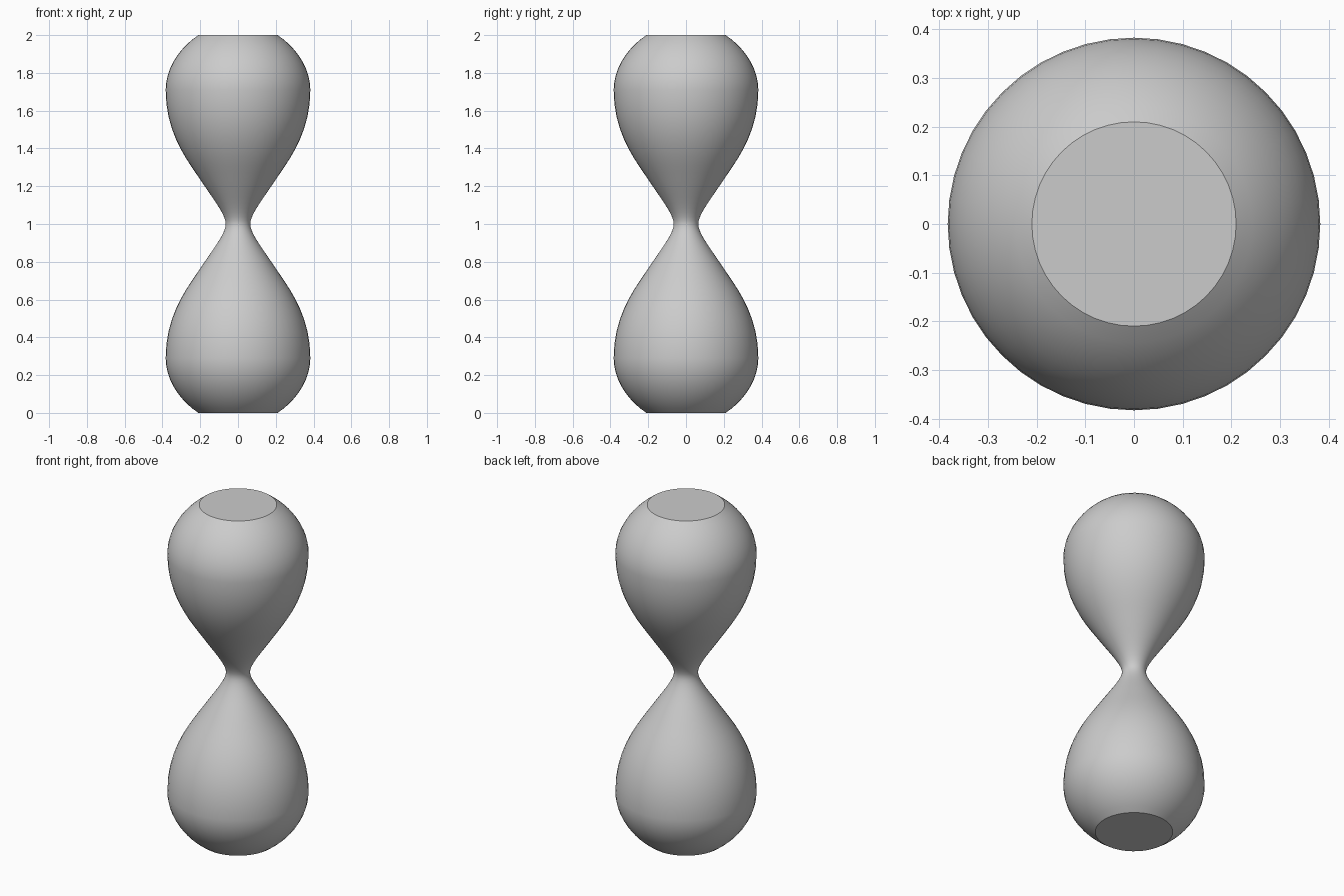
import bpy, bmesh, math
from mathutils import Vector
from mathutils.geometry import interpolate_bezier

if "Cube" in bpy.data.objects:
    bpy.data.objects.remove(bpy.data.objects["Cube"])

SEGMENTS = 48

# Half profile (radius, height) as Bezier spans: base to belly, belly to shoulder, shoulder to neck
spans = [
    [(0.21, 0), (0.315, 0.07), (0.383, 0.18), (0.383, 0.29)],
    [(0.383, 0.29), (0.383, 0.52), (0.27, 0.66), (0.20, 0.765)],
    [(0.20, 0.765), (0.13, 0.87), (0.065, 0.95), (0.065, 1.0)],
]
lower = [(0.21, 0.0)]
for span in spans:
    pts = interpolate_bezier(*[Vector((r, 0, z)) for r, z in span], 10)
    lower += [(p.x, p.z) for p in pts[1:]]

# Mirror the lower bulb about the neck
profile = lower + [(r, 2 - z) for r, z in reversed(lower[:-1])]

# Revolve into one closed body with flat ends
bm = bmesh.new()
rings = []
for r, z in profile:
    rings.append([bm.verts.new((r * math.cos(a), r * math.sin(a), z))
                  for a in (2 * math.pi * i / SEGMENTS for i in range(SEGMENTS))])
for low, high in zip(rings, rings[1:]):
    for i in range(SEGMENTS):
        j = (i + 1) % SEGMENTS
        bm.faces.new((low[i], low[j], high[j], high[i]))
bm.faces.new(rings[0][::-1])
bm.faces.new(rings[-1])

mesh = bpy.data.meshes.new("hourglass_body")
bm.to_mesh(mesh)
bm.free()
body = bpy.data.objects.new("hourglass_body", mesh)
bpy.context.collection.objects.link(body)

# Smooth sides, crisp edges around the flat ends
bpy.context.view_layer.objects.active = body
body.select_set(True)
bpy.ops.object.shade_smooth_by_angle(angle=math.radians(30))
